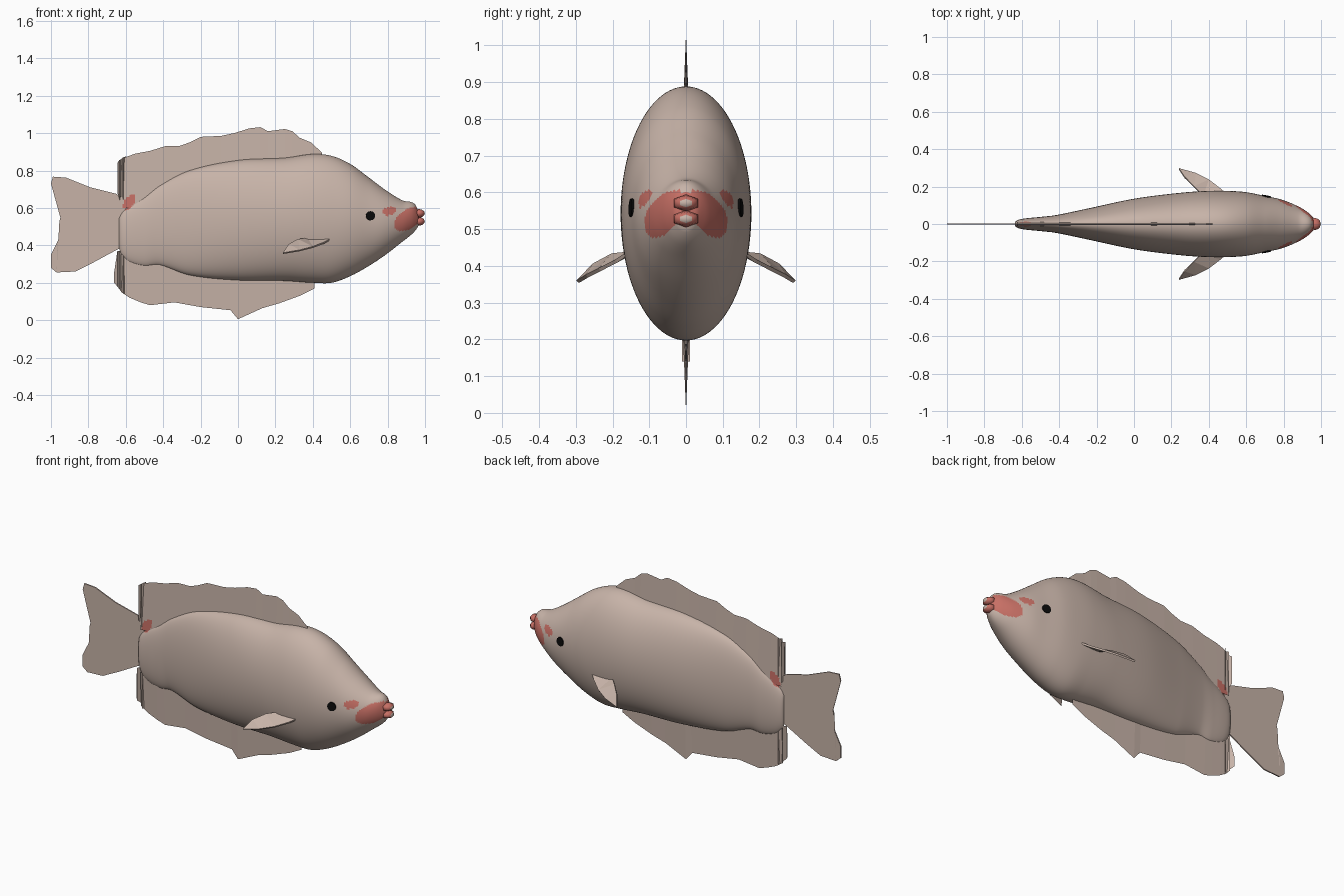
import bpy, bmesh
from math import sin, cos, pi, radians, hypot, atan2
from mathutils import Vector

cube = bpy.data.objects.get("Cube")
if cube:
    bpy.data.objects.remove(cube)


def material(name, color):
    m = bpy.data.materials.new(name)
    m.use_nodes = True
    m.diffuse_color = (*color, 1)
    bsdf = m.node_tree.nodes["Principled BSDF"]
    bsdf.inputs["Base Color"].default_value = (*color, 1)
    bsdf.inputs["Roughness"].default_value = 0.8
    return m


SKIN = material("beige_skin", (0.57, 0.45, 0.39))
RED = material("coral_red", (0.57, 0.16, 0.13))
BLACK = material("black", (0.003, 0.003, 0.003))


def make_object(name, bm, mats, smooth=False, fix_normals=True):
    if fix_normals:
        bmesh.ops.recalc_face_normals(bm, faces=bm.faces)
    mesh = bpy.data.meshes.new(name)
    bm.to_mesh(mesh)
    bm.free()
    for m in mats:
        mesh.materials.append(m)
    if smooth:
        mesh.shade_smooth()
    ob = bpy.data.objects.new(name, mesh)
    bpy.context.collection.objects.link(ob)
    return ob


# Red blotches: centre x, centre z, half length, half height, tilt
BLOTCHES = [(0.91, 0.54, 0.085, 0.05, 35), (0.81, 0.583, 0.037, 0.022, 15),
            (-0.58, 0.63, 0.048, 0.026, 55)]


def paint(bm):
    for f in bm.faces:
        c = f.calc_center_median()
        for cx, cz, a, b, tilt in BLOTCHES:
            t, dx, dz = radians(tilt), c.x - cx, c.z - cz
            if hypot((dx * cos(t) + dz * sin(t)) / a, (dz * cos(t) - dx * sin(t)) / b) < 1:
                f.material_index = 1


# Body stations: x, back height, belly height, half width
STATIONS = [
    (-.635, .55, .38, .012), (-.62, .575, .345, .022), (-.58, .61, .31, .03),
    (-.5, .66, .288, .038), (-.42, .72, .293, .047), (-.26, .80, .24, .08),
    (0, .855, .213, .135), (.25, .868, .21, .167), (.4, .888, .2, .177),
    (.5, .878, .2, .177), (.6, .835, .235, .17), (.7, .762, .29, .15),
    (.79, .695, .35, .13), (.88, .64, .42, .093), (.93, .63, .46, .062),
    (.953, .61, .485, .04), (.965, .575, .505, .025)]


def slope(i, k):
    a, b = STATIONS[max(i - 1, 0)], STATIONS[min(i + 1, len(STATIONS) - 1)]
    return (b[k] - a[k]) / (b[0] - a[0])


def section(x):
    """Back, belly and half width at x, smoothly interpolated."""
    i = max(j for j in range(len(STATIONS) - 1) if STATIONS[j][0] <= x or j == 0)
    p, q = STATIONS[i], STATIONS[i + 1]
    h = q[0] - p[0]
    t = min(max((x - p[0]) / h, 0), 1)
    s = t * t * (3 - 2 * t)
    return [p[k] + (q[k] - p[k]) * s + h * t * (1 - t) * (
        (1 - t) * slope(i, k) - t * slope(i + 1, k)) for k in (1, 2, 3)]


# Body: rings lofted along x, fine enough to carry the blotches
bm = bmesh.new()
N, RINGS = 96, 200
rings = []
x0, x1 = STATIONS[0][0], STATIONS[-1][0]
for i in range(RINGS + 1):
    x = x0 + (x1 - x0) * i / RINGS
    top, low, w = section(x)
    rings.append([bm.verts.new((x, w * sin(2 * pi * j / N),
                                (top + low) / 2 + (top - low) / 2 * cos(2 * pi * j / N)))
                  for j in range(N)])
for a, b in zip(rings, rings[1:]):
    for j in range(N):
        bm.faces.new((a[j], a[j - 1], b[j - 1], b[j]))
bm.faces.new(rings[0])
bm.faces.new(rings[-1])
paint(bm)
make_object("body", bm, [SKIN, RED], smooth=True)


def wedge_fin(name, edge, base):
    """Fin that thins from its base inside the body out to its edge."""
    bm = bmesh.new()
    rows, cols = 24, []
    for (xa, za), (xb, zb) in zip(edge, edge[1:]):
        steps = max(1, round(abs(xb - xa) / 0.01))
        cols += [(xa + (xb - xa) * k / steps, za + (zb - za) * k / steps) for k in range(steps)]
    cols.append(edge[-1])
    for side in (-1, 1):
        grid = [[bm.verts.new((x, side * 0.04 * abs(z - base) * (1 - r / rows),
                               base + (z - base) * r / rows)) for r in range(rows + 1)]
                for x, z in cols]
        for a, b in zip(grid, grid[1:]):
            for r in range(rows):
                bm.faces.new((a[r], b[r], b[r + 1], a[r + 1]))
    bmesh.ops.remove_doubles(bm, verts=bm.verts, dist=0.00005)
    paint(bm)
    make_object(name, bm, [SKIN, RED])


wedge_fin("dorsal_fin", [
    (-.625, .86), (-.6, .872), (-.55, .89), (-.47, .905), (-.39, .93), (-.31, .932),
    (-.26, .95), (-.2, .98), (-.09, .985), (-.02, 1.0), (.06, 1.025), (.12, 1.032),
    (.16, 1.01), (.25, 1.022), (.29, 1.01), (.33, .975), (.39, .95), (.45, .895)], 0.6)
wedge_fin("anal_fin", [
    (-.625, .15), (-.58, .12), (-.52, .095), (-.47, .08), (-.34, .095), (-.2, .07),
    (-.04, .053), (0, .005), (.13, .064), (.22, .09), (.33, .13), (.41, .17)], 0.35)


def plate(name, points, thickness):
    bm = bmesh.new()
    face = bm.faces.new([bm.verts.new(p) for p in points])
    bmesh.ops.triangulate(bm, faces=[face])
    ob = make_object(name, bm, [SKIN], fix_normals=False)
    mod = ob.modifiers.new("thickness", "SOLIDIFY")
    mod.thickness, mod.offset = thickness, 0
    return ob


# Tail fin
TAIL = [(-.6, .64), (-.65, .675), (-.79, .71), (-.92, .762), (-.99, .767), (-1, .73),
        (-.95, .66), (-.94, .58), (-.955, .53), (-.945, .48), (-.965, .42), (-1, .35),
        (-1, .28), (-.97, .255), (-.87, .26), (-.77, .31), (-.65, .375), (-.6, .4)]
plate("tail_fin", [(x, 0, z) for x, z in TAIL], 0.007)

# Side fins
BLADE = [(.37, .15, .435), (.32, .2, .43), (.27, .25, .403), (.24, .295, .357),
         (.33, .27, .372), (.4, .235, .39), (.46, .19, .413), (.49, .165, .43)]
for side, label in ((1, "left"), (-1, "right")):
    plate(label + "_side_fin", [(x, side * y, z) for x, y, z in BLADE], 0.01)

# Pleated rear ends of the upper and lower fins: x, outer height, inner height
PLEATS = {"upper_fin_pleat": [(-.6, .875, .6), (-.615, .87, .6), (-.625, .86, .62),
                              (-.635, .855, .65), (-.645, .84, .68)],
          "lower_fin_pleat": [(-.6, .14, .33), (-.612, .14, .35), (-.63, .16, .37),
                              (-.645, .18, .37), (-.663, .2, .25)]}
for name, folds in PLEATS.items():
    bm = bmesh.new()
    cols = []
    for i, (x, outer, inner) in enumerate(folds):
        y = 0.011 * (-1) ** i
        cols.append((bm.verts.new((x, y, outer)), bm.verts.new((x, y, inner))))
    for a, b in zip(cols, cols[1:]):
        bm.faces.new((a[0], b[0], b[1], a[1]))
    make_object(name, bm, [SKIN])

# Lips: six-sided, with a pale front
for label, z in (("upper", 0.571), ("lower", 0.528)):
    bm = bmesh.new()
    bmesh.ops.create_uvsphere(bm, u_segments=6, v_segments=6, radius=1)
    for v in bm.verts:
        v.co = (0.967 + 0.032 * v.co.z, 0.037 * v.co.x, z + 0.023 * v.co.y)
    for f in bm.faces:
        f.material_index = 1 if f.calc_center_median().x > 0.99 else 0
    make_object(label + "_lip", bm, [RED, SKIN], smooth=True)

# Eyes: thin discs lying on the head
EX, EZ = 0.708, 0.558
width = section(EX)[2]
lean = (section(EX + 0.02)[2] - section(EX - 0.02)[2]) / 0.04
for side, label in ((1, "left"), (-1, "right")):
    bm = bmesh.new()
    bmesh.ops.create_cone(bm, cap_ends=True, segments=12, radius1=0.025, radius2=0.025, depth=0.009)
    ob = make_object(label + "_eye", bm, [BLACK])
    ob.location = (EX, side * (width - 0.001), EZ)
    ob.rotation_euler = Vector((-lean, side, 0.05)).to_track_quat("Z", "Y").to_euler()
